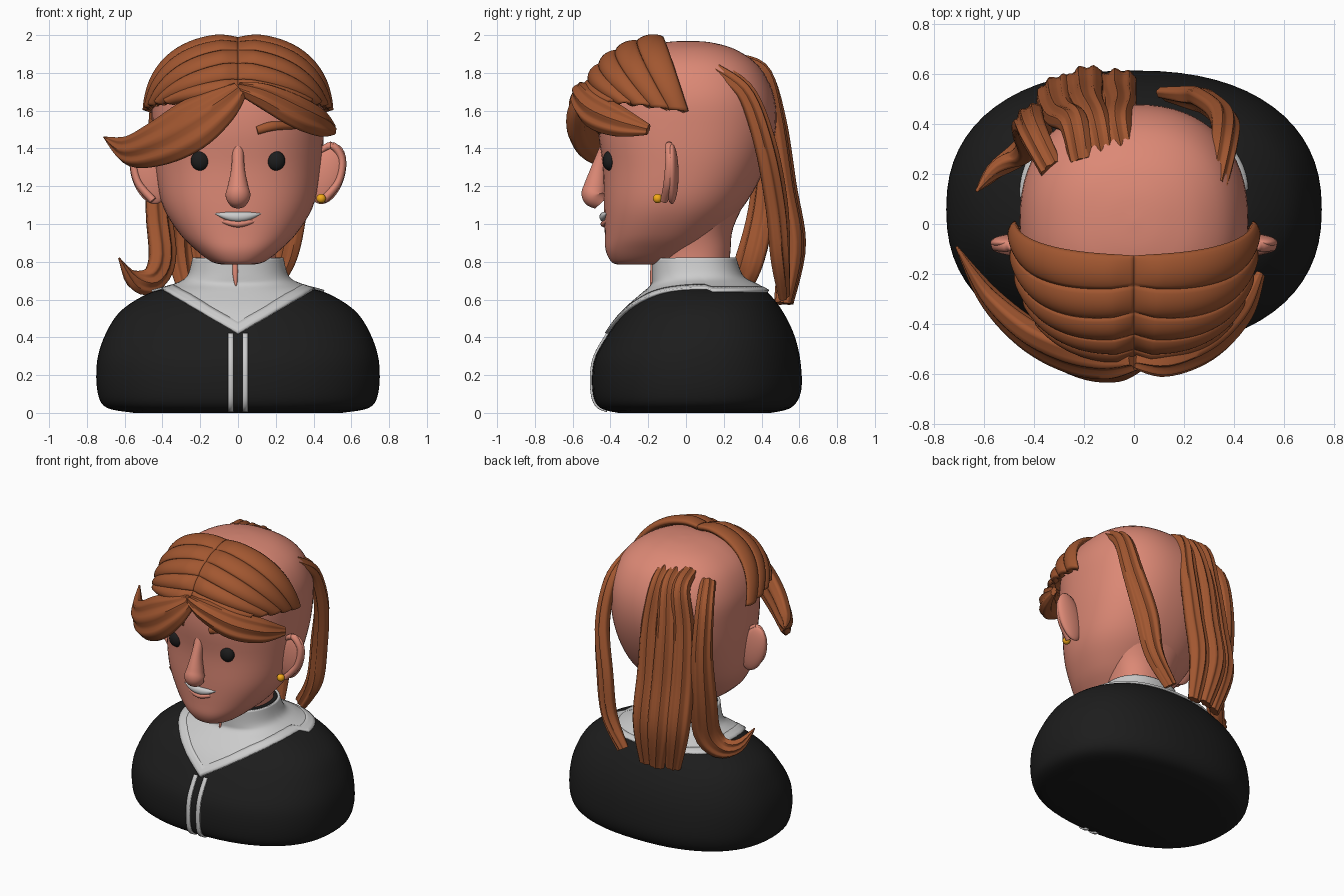
import bpy, bmesh, math
from mathutils import Vector

if "Cube" in bpy.data.objects:
    bpy.data.objects.remove(bpy.data.objects["Cube"])


def material(name, rgb):
    m = bpy.data.materials.new(name)
    m.diffuse_color = (*rgb, 1)
    m.use_nodes = True
    m.node_tree.nodes["Principled BSDF"].inputs["Base Color"].default_value = m.diffuse_color
    return m


SKIN = material("skin", (0.72, 0.25, 0.18))
HAIR = material("hair", (0.36, 0.095, 0.03))
BLACK = material("black", (0.012, 0.012, 0.012))
GOLD = material("gold", (0.9, 0.4, 0.01))


def grid(name, rows, mat=None, wrap=True, thick=0):
    """Skin rows of points; closed tubes get end caps, sheets get thickness."""
    bm = bmesh.new()
    vs = [[bm.verts.new(p) for p in r] for r in rows]
    n = len(rows[0])
    for r, q in zip(vs, vs[1:]):
        for i in range(n if wrap else n - 1):
            j = (i + 1) % n
            bm.faces.new((r[i], r[j], q[j], q[i]))
    if wrap and not thick:
        bm.faces.new(vs[0])
        bm.faces.new(vs[-1])
    bmesh.ops.recalc_face_normals(bm, faces=bm.faces)
    me = bpy.data.meshes.new(name)
    bm.to_mesh(me)
    bm.free()
    ob = bpy.data.objects.new(name, me)
    bpy.context.collection.objects.link(ob)
    if mat:
        me.materials.append(mat)
    if thick:
        s = ob.modifiers.new("thickness", 'SOLIDIFY')
        s.thickness = thick
        s.offset = 0
    return ob


def spline(pts, t):
    """Catmull-Rom interpolation of tuples, t in 0..1."""
    f = t * (len(pts) - 1)
    i = min(int(f), len(pts) - 2)
    f -= i
    p1, p2 = pts[i], pts[i + 1]
    p0 = pts[i - 1] if i else p1
    p3 = pts[i + 2] if i + 2 < len(pts) else p2
    return [0.5 * (2*b + (c - a)*f + (2*a - 5*b + 4*c - d)*f*f + (3*b - a - 3*c + d)*f**3)
            for a, b, c, d in zip(p0, p1, p2, p3)]


EXP = 2.3


def surf(table, t, a, off=0):
    """Point on a body of (z, half width, front y, back y) sections; a = 0 is front."""
    z, hw, yf, yb = spline(table, t)
    s, c = math.sin(a), math.cos(a)
    x = (hw + off) * math.copysign(abs(s) ** (2 / EXP), s)
    y = (yf + yb) / 2 - ((yb - yf) / 2 + off) * math.copysign(abs(c) ** (2 / EXP), c)
    return (x, y, z)


def body(name, table, mat, rows=48, cols=64):
    return grid(name, [[surf(table, r / rows, 2 * math.pi * i / cols) for i in range(cols)]
                       for r in range(rows + 1)], mat)


def lock(name, pts, mat=HAIR, flip=1, ridge=0.15, steps=28, cols=40):
    """Sweep a ridged oval along (x, y, z, half width, half thickness) points."""
    pts = [(p[0] * flip, *p[1:]) for p in pts]
    rows = []
    for k in range(steps + 1):
        t = k / steps
        q = spline(pts, t)
        p = Vector(q[:3])
        tan = (Vector(spline(pts, min(1, t + .01))[:3]) - Vector(spline(pts, max(0, t - .01))[:3])).normalized()
        n = p - Vector((0, 0, min(p.z, 1.4)))
        n = (n - tan * n.dot(tan)).normalized()
        b = tan.cross(n)
        row = []
        for i in range(cols):
            a = 2 * math.pi * i / cols
            row.append(p + b * max(q[3], .003) * math.cos(a)
                       + n * max(q[4], .003) * math.sin(a) * (1 - ridge + ridge * math.cos(8 * a)))
        rows.append(row)
    return grid(name, rows, mat)


def ball(name, loc, scale, mat, tilt=0):
    bpy.ops.mesh.primitive_uv_sphere_add(segments=32, ring_count=16, radius=1, location=loc, rotation=(0, tilt, 0))
    ob = bpy.context.object
    ob.name = name
    ob.scale = scale
    ob.data.materials.append(mat)


# Torso, neck and head
TORSO = [(0, .55, -.36, .45), (.03, .70, -.46, .56), (.12, .745, -.495, .61), (.28, .745, -.485, .605),
         (.42, .70, -.41, .57), (.54, .62, -.32, .51), (.63, .48, -.22, .44), (.675, .33, -.17, .37),
         (.72, .255, -.165, .29), (.82, .225, -.165, .25)]
body("torso", TORSO, BLACK)
body("neck", [(.7, .2, -.14, .22), (.85, .2, -.14, .235), (.98, .23, -.14, .25), (1.15, .3, -.1, .33)], SKIN, 12)
body("head", [(.785, .08, -.36, -.12), (.80, .14, -.395, -.04), (.86, .22, -.425, .06), (.95, .31, -.43, .17),
              (1.1, .40, -.435, .31), (1.3, .44, -.44, .42), (1.5, .455, -.465, .475), (1.68, .45, -.45, .465),
              (1.83, .385, -.37, .39), (1.92, .27, -.25, .27), (1.96, .13, -.12, .14), (1.97, .01, 0, .02)], SKIN)

# Collar: follows the torso surface down to a V line, with a raised border
def collar_bottom(a):
    t = 1.0
    while t > .3:
        x, y, z = surf(TORSO, t, a)
        if z <= (max(.42 + .61 * abs(x), .42) if math.cos(a) > 0 else .645):
            break
        t -= .002
    return t


N = 96
angles = [2 * math.pi * i / N for i in range(N)]
low = [collar_bottom(a) for a in angles]
grid("collar", [[surf(TORSO, b + (1 - b) * k / 16, a, .008) for a, b in zip(angles, low)]
                for k in range(17)], thick=.016)
grid("collar_border", [[surf(TORSO, b + .05 * k / 3, a, .014) for a, b in zip(angles, low)]
                       for k in range(4)], thick=.014)
lock("collar_opening", [(-.015, -.172, .82, .014, .012), (-.015, -.178, .74, .014, .012),
                        (-.01, -.18, .66, .004, .01)], SKIN, ridge=0)

# Front trim stripes
for s in (1, -1):
    rows = []
    for k in range(31):
        t = .06 + .385 * k / 30
        hw = spline(TORSO, t)[1]
        rows.append([surf(TORSO, t, s * math.asin((x / hw) ** (EXP / 2)), .006) for x in (.024, .038, .052)])
    grid("front_trim", rows, wrap=False, thick=.012)

# Face
for s in (1, -1):
    ball("eye", (.2 * s, -.405, 1.335), (.05, .036, .052), BLACK)
    lock("eyebrow", [(.10, -.455, 1.495, .022, .02), (.2, -.437, 1.52, .024, .02), (.35, -.33, 1.51, .008, .02)],
         HAIR, s, 0)
    ball("ear", (.475 * s, -.075, 1.265), (.09, .036, .165), SKIN, .3 * s)
    lock("ear_rim", [(.44, -.085, 1.39, .015, .015), (.5, -.09, 1.415, .022, .02), (.55, -.085, 1.34, .024, .02),
                     (.53, -.095, 1.22, .024, .02), (.45, -.115, 1.125, .02, .02)], SKIN, s, 0)
ball("earring", (.44, -.15, 1.135), (.025, .025, .025), GOLD)
lock("nose", [(0, -.42, 1.42, .03, .03), (0, -.46, 1.3, .035, .04), (0, -.48, 1.2, .055, .06),
              (0, -.485, 1.15, .066, .065), (0, -.45, 1.11, .045, .04)], SKIN, ridge=0)
lock("mouth", [(-.12, -.41, 1.055, .004, .012), (-.06, -.432, 1.043, .02, .018), (0, -.438, 1.038, .025, .02),
               (.06, -.432, 1.043, .02, .018), (.12, -.41, 1.055, .004, .012)], None, ridge=0)
lock("lower_lip", [(-.1, -.41, 1.02, .01, .012), (0, -.43, 1.0, .018, .022), (.1, -.41, 1.02, .01, .012)],
     SKIN, ridge=0)

# Hair cap: ridged strands combed from the centre parting to each side
for s in (1, -1):
    rows = []
    for k in range(61):
        v = k / 60
        th = math.radians(14 + 60 * v)
        top = Vector((0, -math.sin(th), math.cos(th)))
        side = Vector((1, 0, .1)).lerp(Vector((.72, -.75, .22)), v)
        row = []
        for i in range(25):
            u = i / 24
            d = top.lerp(side, u)
            d /= sum(abs(c) ** 2.4 for c in d) ** (1 / 2.4)
            g = .965 + .045 * abs(math.sin(5 * math.pi * v)) ** .6 * min(1, .3 + 4 * u) + .02 * min(1, 6 * u)
            row.append((s * d.x * .475 * g, d.y * .545 * g, 1.55 + d.z * .442 * g))
        rows.append(row)
    grid("hair_cap", rows, HAIR, wrap=False, thick=.035)

# Fringe
lock("fringe_long", [(.01, -.55, 1.71, .05, .04), (-.1, -.56, 1.62, .11, .065), (-.25, -.53, 1.52, .145, .07),
                     (-.42, -.44, 1.43, .125, .065), (-.58, -.29, 1.39, .08, .045), (-.71, -.09, 1.46, .003, .005)])
lock("fringe_short", [(0, -.54, 1.72, .03, .04), (.13, -.55, 1.68, .07, .06), (.3, -.48, 1.6, .095, .06),
                      (.43, -.35, 1.54, .08, .05), (.505, -.2, 1.5, .03, .02)])

# Back locks hanging from the crown
lock("back_lock_right", [(.33, .16, 1.82, .05, .035), (.36, .32, 1.69, .06, .045), (.36, .42, 1.42, .07, .05),
                         (.30, .48, 1.1, .08, .05), (.25, .5, .82, .065, .05), (.13, .52, .62, .05, .03)])
for i, (x0, x1, x2, x3, y) in enumerate([(-.21, -.29, -.31, -.25, .52), (-.12, -.19, -.2, -.15, .56),
                                         (-.04, -.06, -.07, -.06, .55)]):
    lock("back_lock_%d" % (i + 1), [(x0, .25, 1.87, .05, .035), (x0 - .03, .40, 1.8, .06, .05),
                                    (x1, y - .08, 1.55, .07, .05), (x2, y - .03, 1.2, .08, .055),
                                    (x2, y + .02, .88, .08, .055), (x3, y - .02, .58, .05, .03)])
lock("back_lock_flick", [(-.33, .22, 1.82, .05, .035), (-.4, .36, 1.7, .06, .05), (-.42, .42, 1.4, .07, .05),
                         (-.42, .40, 1.08, .085, .055), (-.40, .34, .82, .09, .06), (-.46, .28, .70, .075, .05),
                         (-.56, .21, .71, .05, .035), (-.63, .13, .82, .003, .005)])

# Smooth shading with crisp edges
bpy.ops.object.select_all(action='SELECT')
bpy.context.view_layer.objects.active = bpy.context.selected_objects[0]
bpy.ops.object.shade_smooth_by_angle(angle=math.radians(45))
